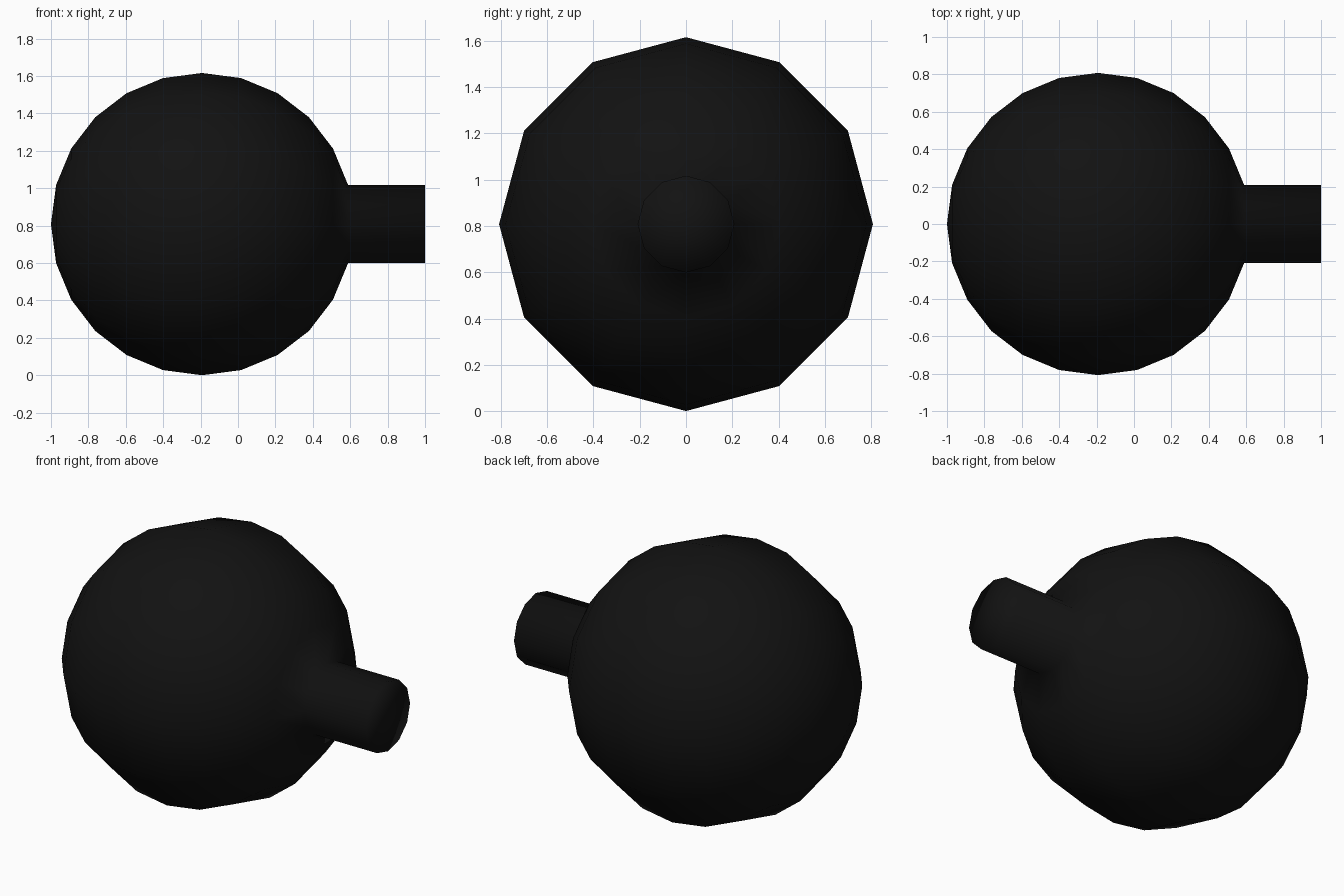
import bpy, bmesh
from math import sin, cos, pi

if "Cube" in bpy.data.objects:
    bpy.data.objects.remove(bpy.data.objects["Cube"])

R = 0.808          # ball radius
CX = -1 + R        # ball centre along x
SIDES = 12

# Profile around the x axis: ball in 15 degree steps, then the straight neck and its cap
profile = [(CX - R * cos(i * pi / 12), R * sin(i * pi / 12)) for i in range(12)]
profile += [(1.0, profile[-1][1]), (1.0, 0.0)]

# Lathe the profile into one closed 12-sided body
bm = bmesh.new()
verts = [bm.verts.new((x, 0, r)) for x, r in profile]
edges = [bm.edges.new(pair) for pair in zip(verts, verts[1:])]
bmesh.ops.spin(bm, geom=verts + edges, cent=(0, 0, 0), axis=(1, 0, 0),
               angle=2 * pi, steps=SIDES)
bmesh.ops.remove_doubles(bm, verts=bm.verts[:], dist=1e-4)
bmesh.ops.recalc_face_normals(bm, faces=bm.faces[:])
for f in bm.faces:
    f.smooth = True

mesh = bpy.data.meshes.new("ball_with_neck")
bm.to_mesh(mesh)
bm.free()
body = bpy.data.objects.new("ball_with_neck", mesh)
body.location.z = R
bpy.context.collection.objects.link(body)

# Black finish
black = bpy.data.materials.new("black")
black.diffuse_color = (0.006, 0.006, 0.006, 1)
black.use_nodes = True
black.node_tree.nodes["Principled BSDF"].inputs["Base Color"].default_value = black.diffuse_color
mesh.materials.append(black)
